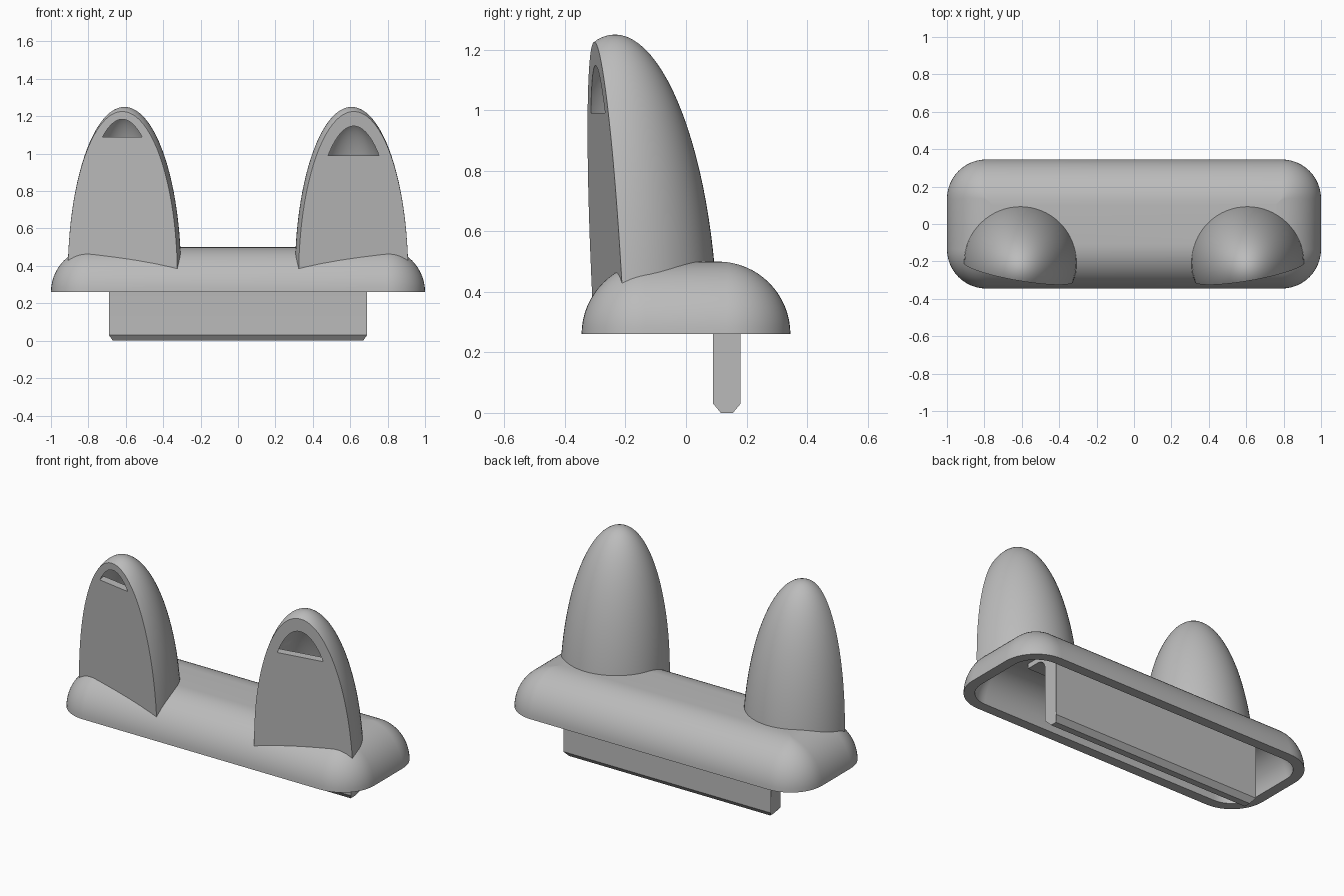
import bpy, bmesh, math
from mathutils import Vector

if "Cube" in bpy.data.objects:
    bpy.data.objects.remove(bpy.data.objects["Cube"])

GREY = (0.5, 0.5, 0.5, 1)
mat = bpy.data.materials.new("plain_grey")
mat.use_nodes = True
mat.diffuse_color = GREY
mat.node_tree.nodes["Principled BSDF"].inputs["Base Color"].default_value = GREY


def make(name, bm):
    bmesh.ops.recalc_face_normals(bm, faces=bm.faces)
    mesh = bpy.data.meshes.new(name)
    bm.to_mesh(mesh)
    bm.free()
    obj = bpy.data.objects.new(name, mesh)
    bpy.context.collection.objects.link(obj)
    mesh.materials.append(mat)
    return obj


def activate(obj):
    bpy.ops.object.select_all(action='DESELECT')
    obj.select_set(True)
    bpy.context.view_layer.objects.active = obj


def subtract(obj, cutter):
    activate(obj)
    mod = obj.modifiers.new("cut", 'BOOLEAN')
    mod.operation, mod.solver, mod.object = 'DIFFERENCE', 'EXACT', cutter
    bpy.ops.object.modifier_apply(modifier=mod.name)


def smooth(obj):
    activate(obj)
    bpy.ops.object.shade_smooth_by_angle(angle=math.radians(30))


def dome(name, half_x, half_y, corner, rise, z_low, z_start):
    """Rounded rectangle swept up and in along a quarter circle."""
    bm = bmesh.new()
    levels = [(0, z_start)] if z_start < z_low else []
    for i in range(17):
        a = math.pi / 2 * i / 16
        levels.append((rise * (1 - math.cos(a)), z_low + rise * math.sin(a)))
    rings = []
    for inset, z in levels:
        r = max(corner - inset, 0.002)
        ring = []
        for k, (sx, sy) in enumerate([(1, 1), (-1, 1), (-1, -1), (1, -1)]):
            for j in range(13):
                t = math.pi / 2 * (k + j / 12)
                ring.append(bm.verts.new((sx * (half_x - inset - r) + r * math.cos(t),
                                          sy * (half_y - inset - r) + r * math.sin(t), z)))
        rings.append(ring)
    for low, high in zip(rings, rings[1:]):
        for i in range(len(low)):
            n = (i + 1) % len(low)
            bm.faces.new((low[i], low[n], high[n], high[i]))
    bm.faces.new(rings[0])
    bm.faces.new(rings[-1])
    return make(name, bm)


def slice_off(bm, point, normal):
    """Cut away everything on the normal's side and close the cut."""
    bmesh.ops.bisect_plane(bm, geom=bm.verts[:] + bm.edges[:] + bm.faces[:],
                           plane_co=point, plane_no=normal, clear_outer=True)
    bmesh.ops.holes_fill(bm, edges=[e for e in bm.edges if e.is_boundary], sides=0)


def egg(side, radius, height, bottom, face_shift):
    """Leaning ellipsoid with a flat floor and a flat, turned front."""
    bm = bmesh.new()
    bmesh.ops.create_uvsphere(bm, u_segments=64, v_segments=48, radius=1)
    for v in bm.verts:
        v.co = Vector((side * 0.607 + radius * v.co.x,
                       -0.2 + radius * v.co.y - 0.035 * max(v.co.z, 0),
                       0.35 + height * v.co.z))
    slice_off(bm, (0, 0, bottom), (0, 0, -1))
    if face_shift is not None:
        slice_off(bm, (side * 0.607, -0.262 + face_shift, 0.4), (0.172 * side, -1, -0.052))
    return bm


# hollow rounded base
base = dome("base", 1.0, 0.345, 0.21, 0.24, 0.26, 0.26)
cavity = dome("cavity_cutter", 0.94, 0.285, 0.15, 0.18, 0.26, 0.1)
subtract(base, cavity)

# hollow ears, each with an arched opening near the tip
for side, name, inner, slot in ((1, "left_ear", 0.83, 0.99), (-1, "right_ear", 0.87, 1.09)):
    ear = make(name, egg(side, 0.303, 0.9, 0.3, 0))
    hollow = make("hollow_cutter", egg(side, 0.24, inner, 0.55, 0.05))
    opening = make("opening_cutter", egg(side, 0.24, inner, slot, None))
    for cutter in (cavity, hollow, opening):
        subtract(ear, cutter)
    for cutter in (hollow, opening):
        bpy.data.objects.remove(cutter)
    smooth(ear)
bpy.data.objects.remove(cavity)
smooth(base)

# mounting tab: bent plate with a flange under the roof and a chamfered lower edge
profile = [(0.115, 0.0), (0.155, 0.0), (0.18, 0.03), (0.18, 0.45), (-0.05, 0.45), (-0.05, 0.41)]
for i in range(9):
    a = math.pi / 2 * (1 - i / 8)
    profile.append((0.03 + 0.06 * math.cos(a), 0.35 + 0.06 * math.sin(a)))
profile.append((0.09, 0.03))
bm = bmesh.new()
face = bm.faces.new([bm.verts.new((-0.69, y, z)) for y, z in profile])
out = bmesh.ops.extrude_face_region(bm, geom=[face])
bmesh.ops.translate(bm, vec=(1.38, 0, 0),
                    verts=[g for g in out["geom"] if isinstance(g, bmesh.types.BMVert)])
# narrow the bottom edge so the ends are chamfered too
for v in bm.verts:
    if v.co.z < 0.01:
        v.co.x *= 0.97
smooth(make("mounting_tab", bm))
